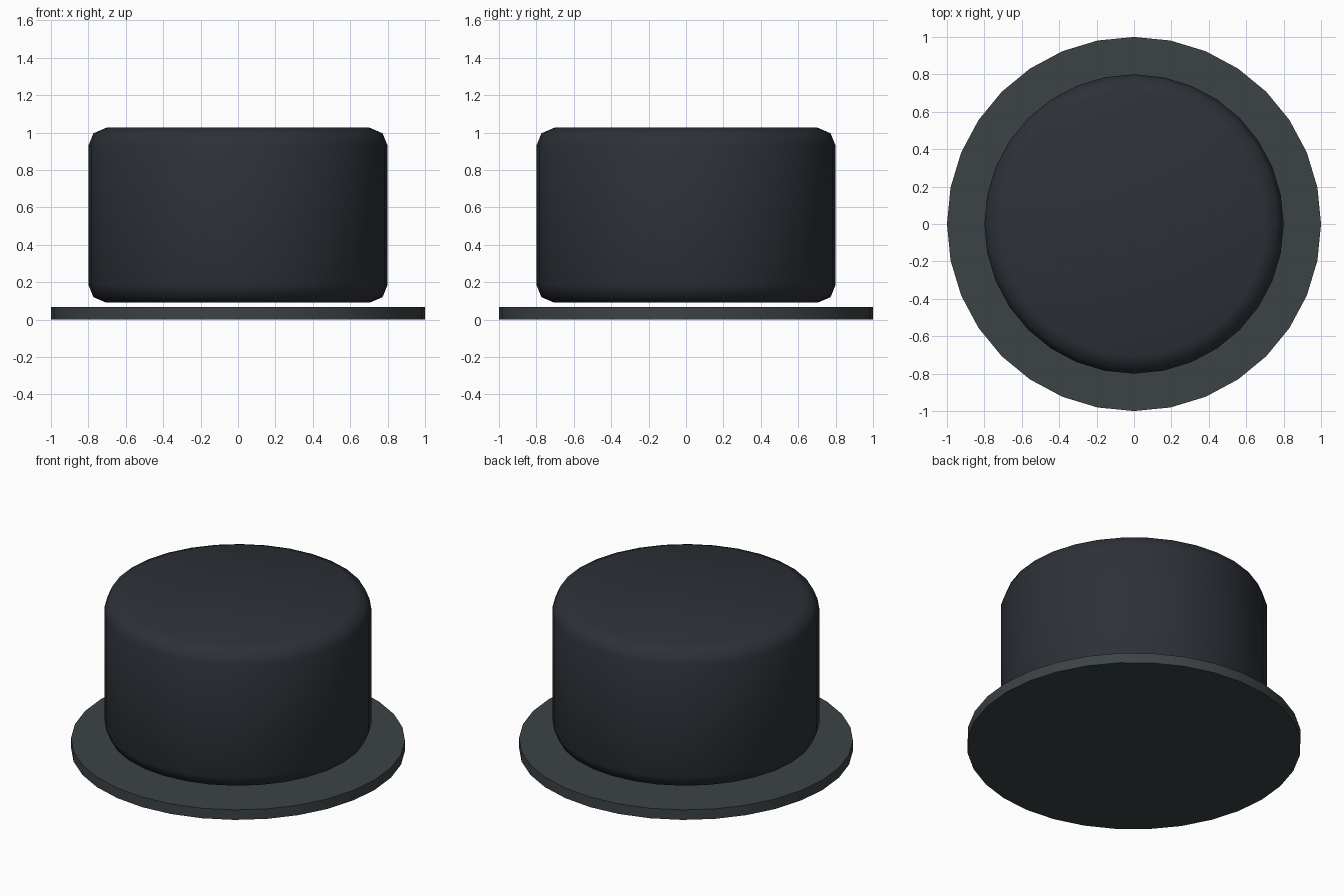
import bpy, bmesh, math

if "Cube" in bpy.data.objects:
    bpy.data.objects.remove(bpy.data.objects["Cube"])

SIDES = 32


def material(name, rgb):
    m = bpy.data.materials.new(name)
    m.diffuse_color = (*rgb, 1)
    m.use_nodes = True
    m.node_tree.nodes["Principled BSDF"].inputs["Base Color"].default_value = m.diffuse_color
    return m


def lathe(name, profile, mat, angle):
    """Revolve an (r, z) profile, listed bottom to top, and cap both ends."""
    bm = bmesh.new()
    rings = [[bm.verts.new((r * math.cos(2 * math.pi * i / SIDES),
                            r * math.sin(2 * math.pi * i / SIDES), z))
              for i in range(SIDES)] for r, z in profile]
    for low, high in zip(rings, rings[1:]):
        for i in range(SIDES):
            j = (i + 1) % SIDES
            bm.faces.new((low[i], low[j], high[j], high[i]))
    bm.faces.new(rings[0][::-1])
    bm.faces.new(rings[-1])
    mesh = bpy.data.meshes.new(name)
    bm.to_mesh(mesh)
    bm.free()
    mesh.materials.append(mat)
    obj = bpy.data.objects.new(name, mesh)
    bpy.context.collection.objects.link(obj)
    bpy.context.view_layer.objects.active = obj
    obj.select_set(True)
    bpy.ops.object.shade_smooth_by_angle(angle=math.radians(angle))
    obj.select_set(False)
    return obj


# Flat brim disc with crisp edges
lathe("brim", [(1.0, 0.0), (1.0, 0.066)],
      material("brim_felt", (0.045, 0.056, 0.060)), 30)

# Crown with rounded rims, floating just above the brim
rim = [(0.703, 0.0), (0.773, 0.03), (0.8, 0.096)]
bottom, top = 0.09, 1.026
crown_profile = [(r, bottom + h) for r, h in rim] + [(r, top - h) for r, h in reversed(rim)]
lathe("crown", crown_profile, material("crown_felt", (0.026, 0.031, 0.039)), 60)
